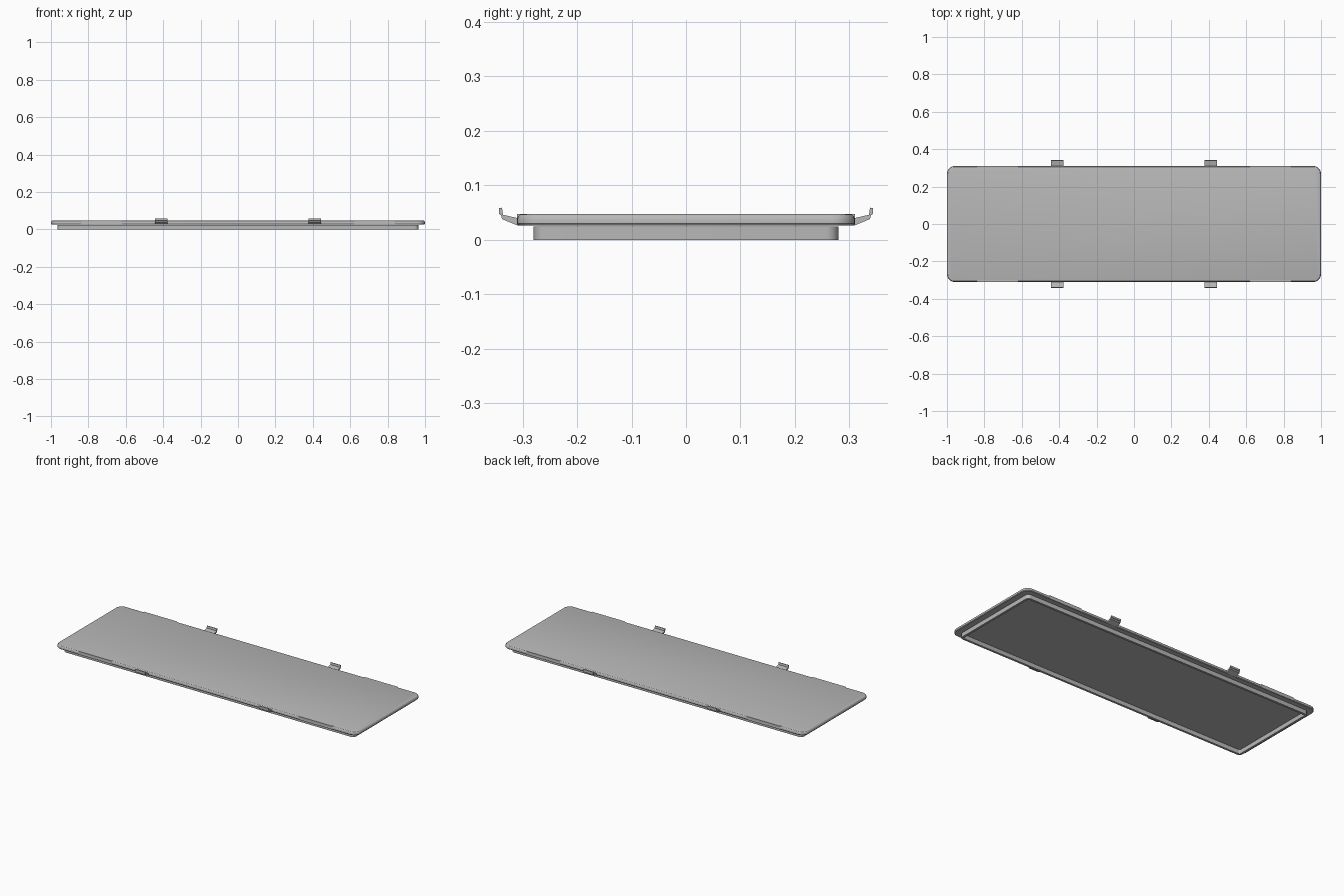
import bpy, bmesh, math

cube = bpy.data.objects.get("Cube")
if cube:
    bpy.data.objects.remove(cube, do_unlink=True)

grey = bpy.data.materials.new("plain grey")
grey.use_nodes = True
colour = (0.48, 0.48, 0.48, 1)
grey.diffuse_color = colour
grey.node_tree.nodes["Principled BSDF"].inputs["Base Color"].default_value = colour


def finish(name, bm, smooth=True):
    bmesh.ops.recalc_face_normals(bm, faces=bm.faces)
    mesh = bpy.data.meshes.new(name)
    bm.to_mesh(mesh)
    bm.free()
    mesh.materials.append(grey)
    obj = bpy.data.objects.new(name, mesh)
    bpy.context.collection.objects.link(obj)
    if smooth:
        bpy.ops.object.select_all(action="DESELECT")
        obj.select_set(True)
        bpy.context.view_layer.objects.active = obj
        bpy.ops.object.shade_smooth_by_angle(angle=math.radians(25))
    return obj


def rounded_loop(bm, half_x, half_y, radius, z, steps=8):
    """Ring of vertices around a rounded rectangle."""
    verts = []
    for k, (sx, sy) in enumerate([(1, 1), (-1, 1), (-1, -1), (1, -1)]):
        for i in range(steps + 1):
            a = math.pi / 2 * (k + i / steps)
            verts.append(bm.verts.new((sx * (half_x - radius) + radius * math.cos(a),
                                       sy * (half_y - radius) + radius * math.sin(a), z)))
    return verts


def bridge(bm, a, b):
    for i in range(len(a)):
        j = (i + 1) % len(a)
        bm.faces.new((a[i], a[j], b[j], b[i]))


# Lid plate with softened edges
bm = bmesh.new()
layers = [(0.003, 0.0265), (0, 0.03), (0, 0.038), (0.002, 0.043), (0.005, 0.046), (0.01, 0.0475)]
loops = [rounded_loop(bm, 1 - d, 0.31 - d, 0.042 - d, z) for d, z in layers]
for lower, upper in zip(loops, loops[1:]):
    bridge(bm, lower, upper)
bm.faces.new(loops[0])
bm.faces.new(loops[-1])
finish("lid_plate", bm)

# Hollow sealing rim underneath
bm = bmesh.new()
wall = 0.013
loops = [rounded_loop(bm, 0.965 - d, 0.28 - d, 0.022 - d, z)
         for d, z in [(0, 0), (0, 0.0248), (wall, 0.0248), (wall, 0)]]
for i in range(4):
    bridge(bm, loops[i], loops[(i + 1) % 4])
finish("sealing_rim", bm)


def extrude_profile(name, profile, x, width, side):
    """Sweep a y-z outline along x, on the front (-1) or back (+1) edge."""
    bm = bmesh.new()
    ends = [[bm.verts.new((x + s * width / 2, side * y, z)) for y, z in profile] for s in (-1, 1)]
    bridge(bm, *ends)
    for end in ends:
        bm.faces.new(end)
    finish(name, bm, smooth=False)


# Hooked clips and flat grip pads on both long edges
clip = [(0.3, 0.027), (0.31, 0.0265), (0.338, 0.038), (0.3395, 0.045), (0.343, 0.047),
        (0.343, 0.058), (0.338, 0.059), (0.336, 0.046), (0.31, 0.04), (0.3, 0.04)]
pad = [(0.295, 0.0275), (0.31, 0.0275), (0.31, 0.0475), (0.295, 0.0475)]
for side, edge in [(-1, "front"), (1, "back")]:
    for sx, hand in [(-1, "right"), (1, "left")]:
        extrude_profile(f"{edge}_{hand}_clip", clip, sx * 0.41, 0.066, side)
        extrude_profile(f"{edge}_{hand}_grip_pad", pad, sx * 0.73, 0.22, side)
